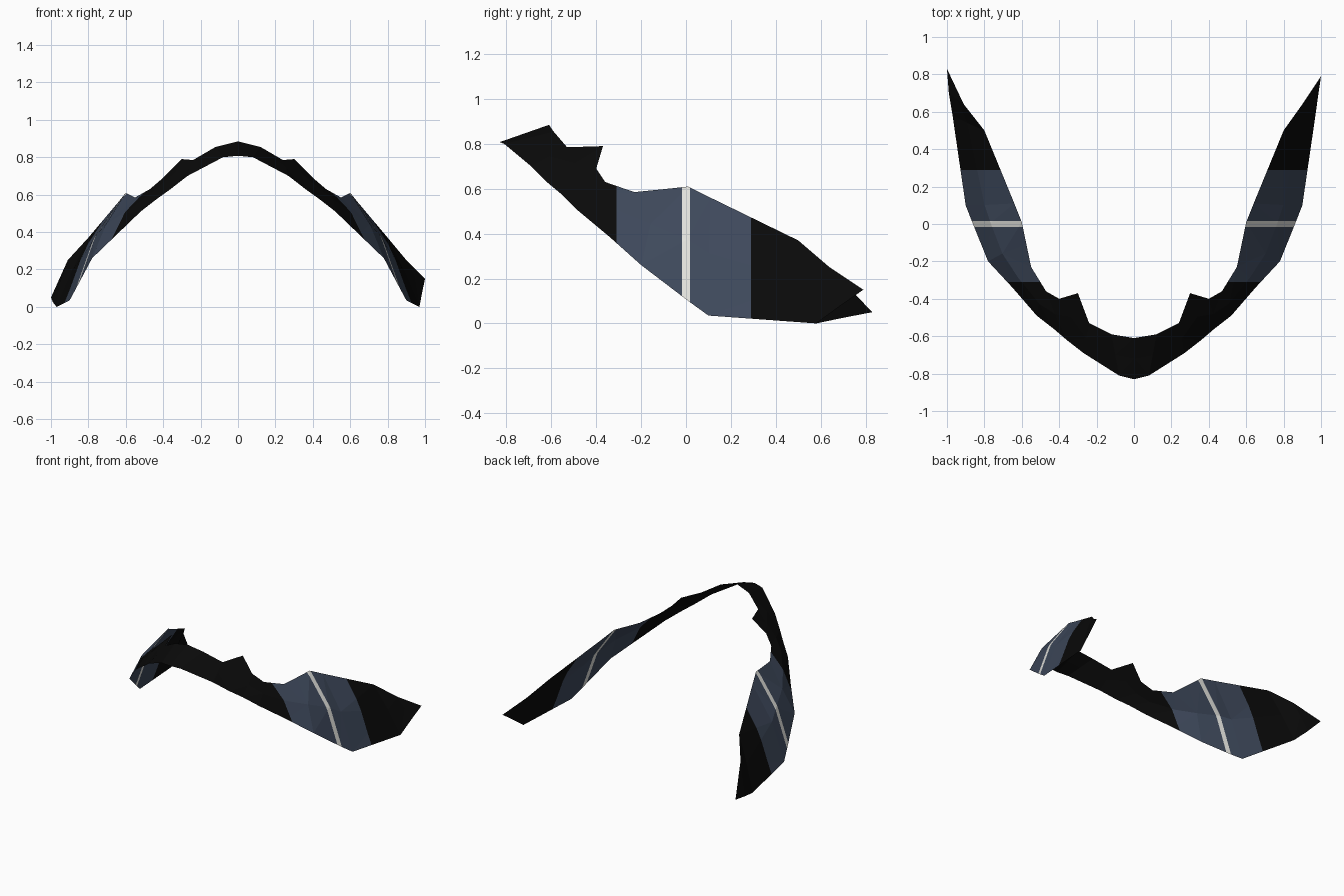
import bpy, bmesh
from mathutils import Vector

cube = bpy.data.objects.get("Cube")
if cube:
    bpy.data.objects.remove(cube, do_unlink=True)


def make_material(name, color):
    mat = bpy.data.materials.new(name)
    mat.use_nodes = True
    mat.diffuse_color = color
    mat.node_tree.nodes["Principled BSDF"].inputs["Base Color"].default_value = color
    return mat


BLACK, BLUE, WHITE = range(3)
materials = [
    make_material("black", (.003, .003, .003, 1)),
    make_material("slate blue", (.048, .066, .105, 1)),
    make_material("off white", (.75, .75, .71, 1)),
]

# Cross-sections of one half, centre to tail: upper edge point, lower edge point
half_sections = [
    ((0, -.61, .885), (0, -.83, .808)),
    ((.12, -.59, .855), (.08, -.81, .80)),
    ((.24, -.53, .785), (.27, -.69, .70)),
    ((.30, -.37, .79), (.36, -.62, .63)),
    ((.40, -.40, .69), (.43, -.56, .58)),
    ((.47, -.36, .63), (.52, -.49, .51)),
    ((.55, -.23, .585), (.65, -.34, .385)),
    ((.575, -.11, .597), (.78, -.20, .26)),
    ((.60, .01, .61), (.865, .01, .10)),
    ((.64, .11, .56), (.90, .10, .035)),
    ((.80, .50, .37), (.97, .58, 0)),
]
# The two tails end at slightly different points
tails = {
    1: [((.90, .64, .25), (.985, .69, .08)), ((1, .79, .15), (1, .79, .15))],
    -1: [((.91, .64, .25), (.99, .70, .025)), ((1, .83, .05), (1, .83, .05))],
}
OUTWARD = Vector((.87, -.1, .49))


def section_points(upper, lower):
    """Upper edge, slightly bulged middle ridge, lower edge."""
    upper, lower = Vector(upper), Vector(lower)
    middle = (upper + lower) / 2
    bulge = .04 * max(0, 1 - abs(middle.y) / .65)
    return upper, middle + OUTWARD * bulge, lower


# Folded thin band, mirrored half by half
bm = bmesh.new()
for side in (1, -1):
    previous = None
    for upper, lower in half_sections + tails[side]:
        row = [bm.verts.new((p.x * side, p.y, p.z))
               for p in section_points(upper, lower)]
        if previous:
            for i in range(len(row) - 1):
                corners = [previous[i], previous[i + 1], row[i + 1], row[i]]
                bm.faces.new(corners if side > 0 else corners[::-1])
        previous = row
bmesh.ops.remove_doubles(bm, verts=bm.verts[:], dist=.0005)
bmesh.ops.triangulate(bm, faces=bm.faces[:])

# Cut the colour borders across both arms
BLUE_START, BLUE_END = -.31, .29
STRIPE_START, STRIPE_END = -.017, .017
for y in (BLUE_START, STRIPE_START, STRIPE_END, BLUE_END):
    bmesh.ops.bisect_plane(bm, geom=bm.verts[:] + bm.edges[:] + bm.faces[:],
                           plane_co=(0, y, 0), plane_no=(0, 1, 0))

# Blue panels with a white cross stripe, black elsewhere
for face in bm.faces:
    y = face.calc_center_median().y
    if STRIPE_START < y < STRIPE_END:
        face.material_index = WHITE
    elif BLUE_START < y < BLUE_END:
        face.material_index = BLUE
    else:
        face.material_index = BLACK

bm.normal_update()
if sum(f.normal.z for f in bm.faces) < 0:
    bmesh.ops.reverse_faces(bm, faces=bm.faces[:])

mesh = bpy.data.meshes.new("curved_band")
bm.to_mesh(mesh)
bm.free()
for mat in materials:
    mesh.materials.append(mat)
band = bpy.data.objects.new("curved_band", mesh)
bpy.context.collection.objects.link(band)
